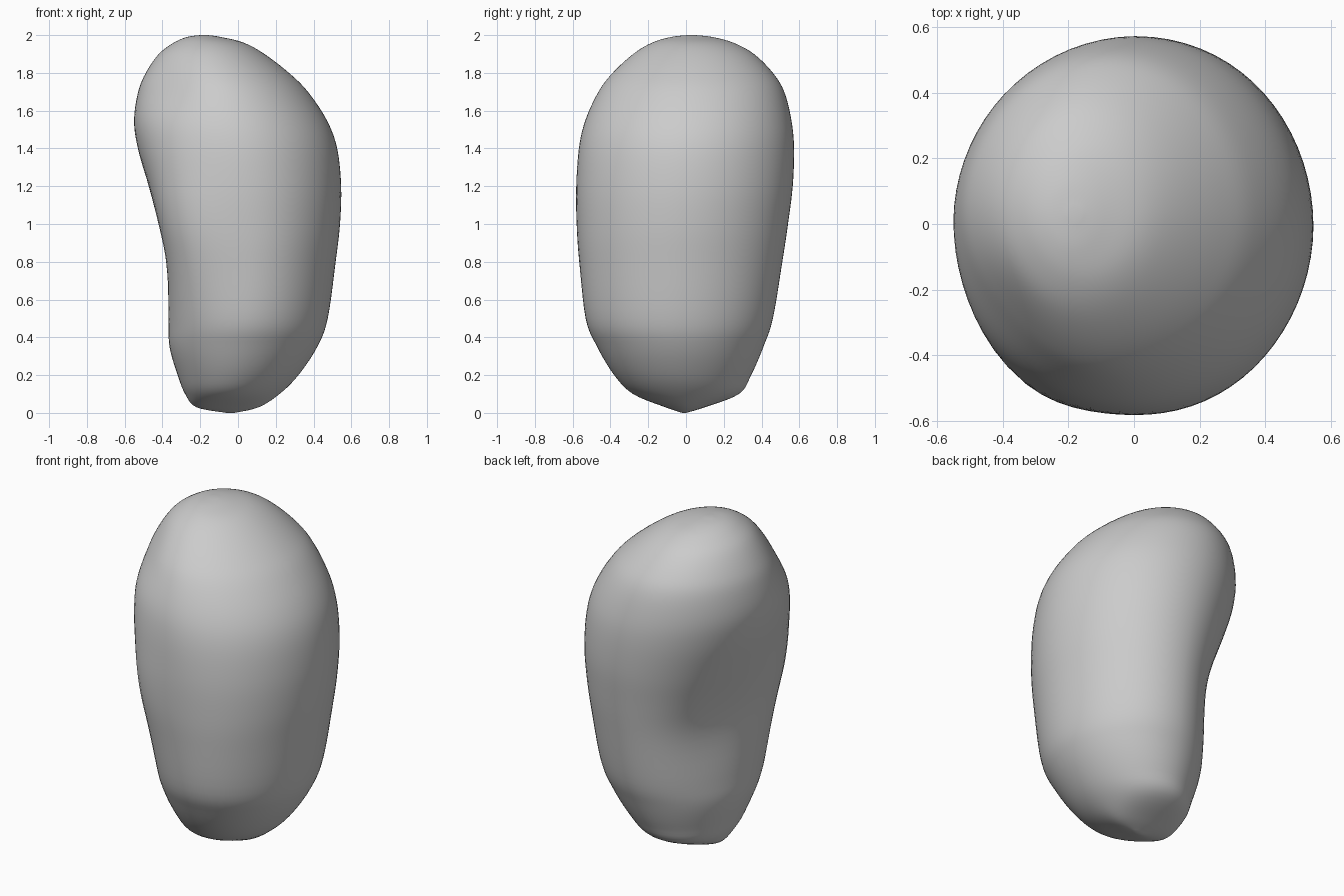
import bpy, bmesh, math

if "Cube" in bpy.data.objects:
    bpy.data.objects.remove(bpy.data.objects["Cube"])

# Cross-sections: z, x min, x max, y min, y max
ROWS = [
    (0.00, -0.06, -0.02, -0.02, 0.00),
    (0.03, -0.22, 0.11, -0.11, 0.10),
    (0.10, -0.28, 0.22, -0.28, 0.28),
    (0.20, -0.32, 0.32, -0.38, 0.345),
    (0.35, -0.365, 0.42, -0.47, 0.41),
    (0.50, -0.375, 0.475, -0.53, 0.46),
    (0.80, -0.39, 0.517, -0.56, 0.51),
    (1.00, -0.425, 0.54, -0.572, 0.54),
    (1.20, -0.475, 0.546, -0.576, 0.565),
    (1.40, -0.53, 0.525, -0.565, 0.572),
    (1.55, -0.55, 0.47, -0.532, 0.558),
    (1.70, -0.53, 0.37, -0.465, 0.52),
    (1.80, -0.49, 0.27, -0.39, 0.46),
    (1.90, -0.42, 0.14, -0.28, 0.36),
    (1.96, -0.34, 0.03, -0.18, 0.25),
    (1.99, -0.27, -0.09, -0.08, 0.14),
    (2.00, -0.20, -0.16, 0.01, 0.05),
]
SEG, SUB = 72, 5


def smooth_rows(rows):
    """Catmull-Rom through the rows, giving even extra sections."""
    out = []
    n = len(rows)
    for i in range(n - 1):
        p0, p1, p2, p3 = (rows[min(max(i + k, 0), n - 1)] for k in (-1, 0, 1, 2))
        for s in range(SUB):
            t = s / SUB
            out.append([b + 0.5 * t * (c - a + t * (2*a - 5*b + 4*c - d + t * (3*(b - c) + d - a)))
                        for a, b, c, d in zip(p0, p1, p2, p3)])
    out.append(list(rows[-1]))
    return out


def bell(v, centre, width):
    return math.exp(-((v - centre) / width) ** 2)


def section_point(row, ang):
    z, x0, x1, y0, y1 = row
    c, s = math.cos(ang), math.sin(ang)
    p = 1.94 if s * c < 0 else 2.0
    x = (x0 + x1) / 2 + (x1 - x0) / 2 * math.copysign(abs(c) ** (2 / p), c)
    y = (y0 + y1) / 2 + (y1 - y0) / 2 * math.copysign(abs(s) ** (2 / p), s)
    # full front left corner, slimmer towards the top
    push = 0.075 * bell(z, 1.0, 0.42) - 0.03 * bell(z, 1.75, 0.15)
    push *= bell(ang, 1.25 * math.pi, 0.48)
    x += c * push
    y += s * push
    # hollow in the left flank, towards the back
    side = max(0.0, -c) ** 0.7
    x += 0.055 * side * bell(y, 0.2, 0.3) * bell(z, 0.85, 0.33)
    return x, y, z


# Pebble body
bm = bmesh.new()
rings = [[bm.verts.new(section_point(r, 2 * math.pi * k / SEG)) for k in range(SEG)]
         for r in smooth_rows(ROWS)]
for a, b in zip(rings, rings[1:]):
    for k in range(SEG):
        j = (k + 1) % SEG
        bm.faces.new((a[k], a[j], b[j], b[k]))
bm.faces.new(rings[0][::-1])
bm.faces.new(rings[-1])
bmesh.ops.recalc_face_normals(bm, faces=bm.faces)
for f in bm.faces:
    f.smooth = True
mesh = bpy.data.meshes.new("pebble_body")
bm.to_mesh(mesh)
bm.free()
body = bpy.data.objects.new("pebble_body", mesh)
bpy.context.collection.objects.link(body)
